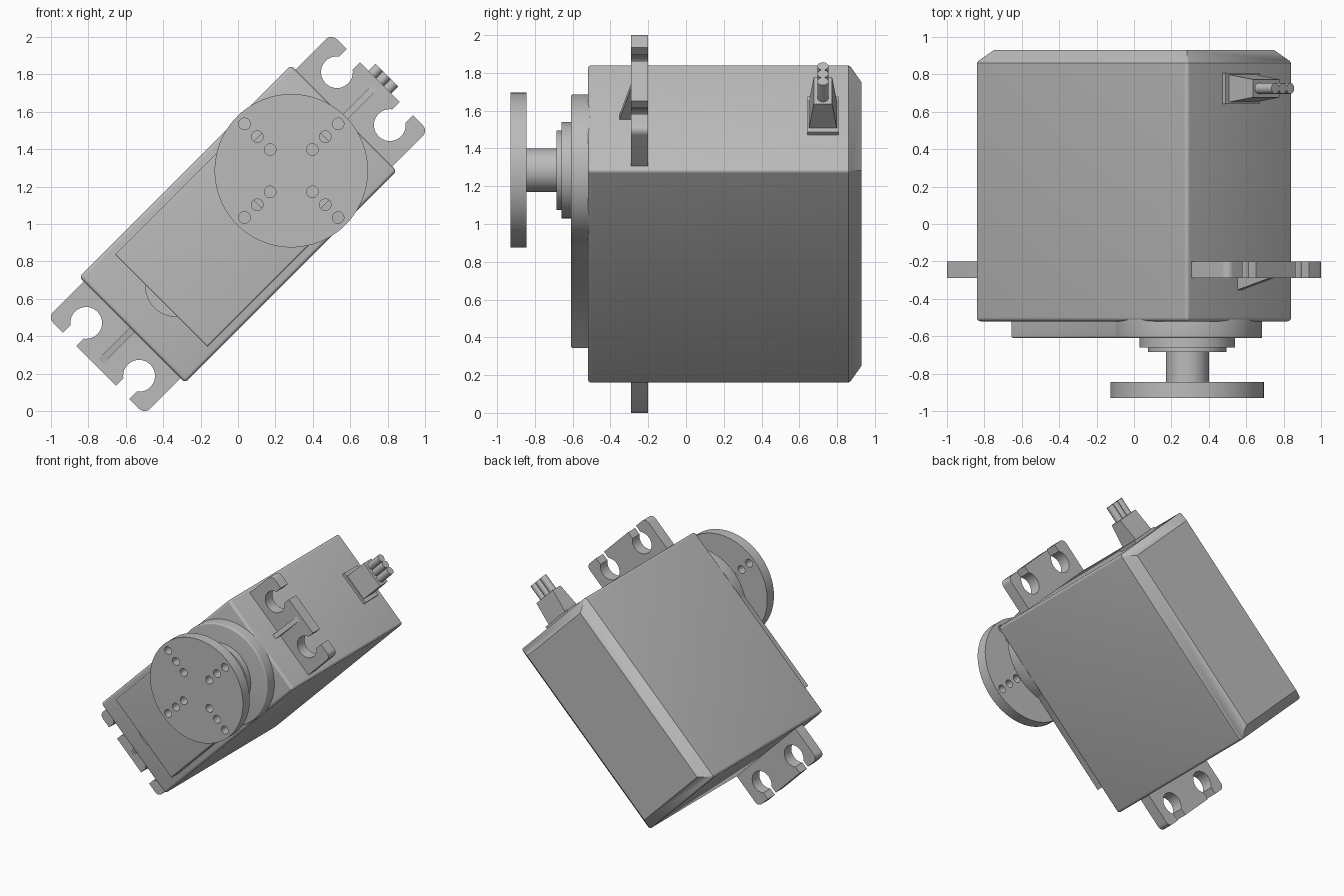
import bpy, bmesh
from math import radians, degrees, sin, cos, asin, atan2, sqrt
from mathutils import Matrix

old = bpy.data.objects.get("Cube")
if old:
    bpy.data.objects.remove(old, do_unlink=True)

GREY = (0.5, 0.5, 0.5, 1)
grey = bpy.data.materials.new("plain grey")
grey.use_nodes = True
grey.diffuse_color = GREY
grey.node_tree.nodes["Principled BSDF"].inputs["Base Color"].default_value = GREY

# Local frame: x along the case, z across it, y through its depth; tilted 45 degrees
TILT = Matrix.Translation((0, 0, 1)) @ Matrix.Rotation(radians(-45), 4, 'Y')
SHAFT = 0.403
parts = []


def add(name, bm):
    bmesh.ops.recalc_face_normals(bm, faces=bm.faces)
    mesh = bpy.data.meshes.new(name)
    bm.to_mesh(mesh)
    bm.free()
    mesh.materials.append(grey)
    ob = bpy.data.objects.new(name, mesh)
    ob.matrix_world = TILT
    bpy.context.collection.objects.link(ob)
    parts.append(ob)
    return ob


def arc(cu, cv, r, a0=0, a1=360, n=24):
    steps = [radians(a0 + (a1 - a0) * i / n) for i in range(n + 1)]
    return [(cu + r * cos(a), cv + r * sin(a)) for a in steps]


def circle(cu, cv, r, n=64):
    return arc(cu, cv, r, n=n)[:-1]


def extrude(bm, pts, y0, y1):
    face = bm.faces.new([bm.verts.new((u, y0, v)) for u, v in pts])
    res = bmesh.ops.extrude_face_region(bm, geom=[face])
    verts = [g for g in res["geom"] if isinstance(g, bmesh.types.BMVert)]
    bmesh.ops.translate(bm, vec=(0, y1 - y0, 0), verts=verts)


def round_edges(bm, size, rule):
    edges = [e for e in bm.edges if rule(*e.verts)]
    bmesh.ops.bevel(bm, geom=edges, offset=size, segments=4, profile=0.5, affect='EDGES')


def prism(name, pts, y0, y1, rim=0):
    bm = bmesh.new()
    extrude(bm, pts, y0, y1)
    if rim:
        round_edges(bm, rim, lambda a, b: max(a.co.y, b.co.y) < y0 + 0.001)
    return add(name, bm)


# Case with rounded front and long edges, chamfered back
bm = bmesh.new()
HL, HW, INSET = 0.8, 0.4, 0.07
extrude(bm, [(-HL, -HW), (HL, -HW), (HL, HW), (-HL, HW)], -0.52, 0.86)
back = [f for f in bm.faces if f.calc_center_median().y > 0.8]
res = bmesh.ops.extrude_face_region(bm, geom=back)
bmesh.ops.delete(bm, geom=back, context='FACES_ONLY')
for v in [g for g in res["geom"] if isinstance(g, bmesh.types.BMVert)]:
    v.co.x *= (HL - INSET) / HL
    v.co.z *= (HW - INSET) / HW
    v.co.y = 0.93
bmesh.ops.recalc_face_normals(bm, faces=bm.faces)
round_edges(bm, 0.02, lambda a, b: min(a.co.y, b.co.y) < 0 and max(a.co.y, b.co.y) < 0.9)
add("case", bm)

# Raised gear cover: a rectangle that ends in a round boss
half = 0.348
turn = 180 - degrees(asin(half / 0.4))
cover = [(-0.58, -half)] + arc(SHAFT, 0, 0.4, -turn, turn, 64) + [(-0.58, half)]
prism("gear_cover", cover, -0.61, -0.51, rim=0.01)
prism("small_boss", circle(-0.47, 0, 0.164, 48), -0.56, -0.51)

# Output shaft with stepped collars
prism("wide_collar", circle(SHAFT, 0, 0.255), -0.66, -0.6)
prism("narrow_collar", circle(SHAFT, 0, 0.21), -0.685, -0.65)
prism("output_shaft", circle(SHAFT, 0, 0.115, 48), -0.86, -0.67)

# Horn disc with four rows of through holes
horn = prism("horn_disc", circle(SHAFT, 0, 0.41, 96), -0.93, -0.845)
bm = bmesh.new()
for radius in (0.16, 0.257, 0.354):
    for du, dv in ((1, 0), (-1, 0), (0, 1), (0, -1)):
        extrude(bm, circle(SHAFT + du * radius, dv * radius, 0.031, 24), -1, -0.8)
cutter = add("hole_cutter", bm)
cutter.hide_render = True
mod = horn.modifiers.new("holes", 'BOOLEAN')
mod.operation = 'DIFFERENCE'
mod.solver = 'EXACT'
mod.object = cutter
bpy.context.view_layer.objects.active = horn
bpy.ops.object.modifier_apply(modifier=mod.name)
parts.remove(cutter)
bpy.data.objects.remove(cutter, do_unlink=True)

# Mounting tabs with two open keyhole slots each, and a wedge rib
TIP, SIDE, HOLE_U, HOLE_V, HOLE_R, GAP = 1.072, 0.366, 0.948, 0.2, 0.085, 0.05
mouth = degrees(atan2(GAP, sqrt(HOLE_R ** 2 - GAP ** 2)))
outline = [(TIP, HOLE_V - GAP)]
outline += arc(HOLE_U, HOLE_V, HOLE_R, -mouth, mouth - 360, 32)
outline += [(TIP, HOLE_V + GAP)]
outline += arc(TIP - 0.04, SIDE - 0.04, 0.04, 0, 90, 8)
outline += [(0.78, SIDE)]
outline = [(u, -v) for u, v in reversed(outline)] + outline
for side, label in ((1, "upper"), (-1, "lower")):
    prism(label + "_mounting_tab", [(side * u, v) for u, v in outline], -0.29, -0.2)
    bm = bmesh.new()
    wedge = [(0.79, -0.28), (0.79, -0.355), (1.04, -0.289), (1.04, -0.28)]
    face = bm.faces.new([bm.verts.new((side * u, y, -0.018)) for u, y in wedge])
    res = bmesh.ops.extrude_face_region(bm, geom=[face])
    top = [g for g in res["geom"] if isinstance(g, bmesh.types.BMVert)]
    bmesh.ops.translate(bm, vec=(0, 0, 0.036), verts=top)
    add(label + "_tab_rib", bm)

# Cable grommet: flange, tapered sleeve and three wires
CABLE_Y = 0.725


def block(name, u0, u1, wide, deep0, deep1):
    bm = bmesh.new()
    bmesh.ops.create_cube(bm, size=2)
    for v in bm.verts:
        deep = deep1 if v.co.x > 0 else deep0
        v.co = (u1 if v.co.x > 0 else u0, CABLE_Y + v.co.y * deep, v.co.z * wide)
    add(name, bm)


block("grommet_flange", 0.78, 0.822, 0.132, 0.083, 0.083)
block("grommet_sleeve", 0.81, 1.0, 0.102, 0.075, 0.048)
for i, label in enumerate(("first", "middle", "last")):
    bm = bmesh.new()
    place = Matrix.Translation((1.05, CABLE_Y, (i - 1) * 0.057)) @ Matrix.Rotation(radians(90), 4, 'Y')
    bmesh.ops.create_cone(bm, cap_ends=True, segments=24, radius1=0.029, radius2=0.029,
                          depth=0.15, matrix=place)
    add(label + "_wire", bm)

# Smooth curved sides, keep edges crisp
bpy.ops.object.select_all(action='DESELECT')
for ob in parts:
    ob.select_set(True)
bpy.context.view_layer.objects.active = parts[0]
bpy.ops.object.shade_smooth_by_angle(angle=radians(30))
